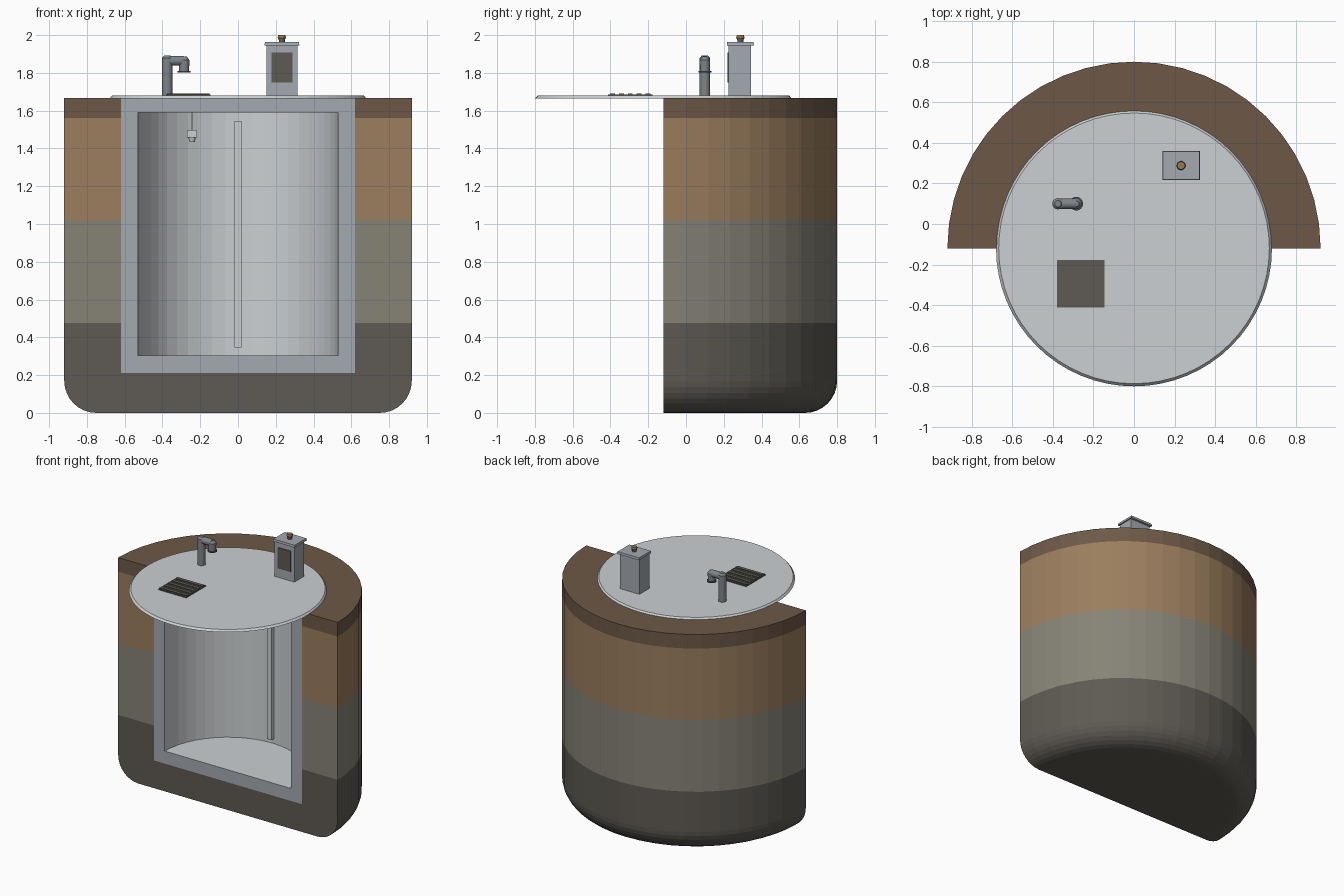
import bpy, bmesh, math
from mathutils import Matrix, Vector

if "Cube" in bpy.data.objects:
    bpy.data.objects.remove(bpy.data.objects["Cube"])

CY = -0.12          # y of the cut plane and of the tank axis


def mat(name, r, g, b):
    m = bpy.data.materials.new(name)
    lin = [((c / 255 + 0.055) / 1.055) ** 2.4 for c in (r, g, b)]
    m.diffuse_color = (*lin, 1)
    m.use_nodes = True
    m.node_tree.nodes["Principled BSDF"].inputs["Base Color"].default_value = m.diffuse_color
    return m


TOPSOIL = mat("topsoil_brown", 109, 89, 71)
TAN = mat("sandy_tan", 155, 126, 94)
SILT = mat("grey_green_silt", 134, 131, 118)
DARK = mat("dark_earth", 94, 90, 83)
CONCRETE = mat("blue_grey_concrete", 164, 169, 177)
PALE = mat("pale_lining", 204, 208, 210)
STEEL = mat("steel_grey", 126, 132, 138)
BRASS = mat("knob_brown", 152, 120, 82)


def finish(name, bm, *mats):
    bmesh.ops.remove_doubles(bm, verts=bm.verts, dist=1e-5)
    bmesh.ops.recalc_face_normals(bm, faces=bm.faces)
    me = bpy.data.meshes.new(name)
    bm.to_mesh(me)
    bm.free()
    ob = bpy.data.objects.new(name, me)
    for m in mats:
        me.materials.append(m)
    bpy.context.collection.objects.link(ob)
    return ob


def half_turn(name, profile, *mats, segs=24, rule=None):
    """Sweep a closed (radius, z) profile half way round the tank axis and cap both cut ends."""
    bm = bmesh.new()
    rings = []
    for i in range(segs + 1):
        a = math.pi * i / segs
        rings.append([bm.verts.new((r * math.cos(a), CY + r * math.sin(a), z)) for r, z in profile])
    n = len(profile)
    for i in range(segs):
        for j in range(n):
            k = (j + 1) % n
            if profile[j][0] == 0 and profile[k][0] == 0:
                continue
            f = bm.faces.new((rings[i][j], rings[i + 1][j], rings[i + 1][k], rings[i][k]))
            if rule:
                f.material_index = rule(profile[j], profile[k])
    bm.faces.new(rings[0])
    bm.faces.new(rings[-1])
    return finish(name, bm, *mats)


def box(name, x0, x1, y0, y1, z0, z1, m, taper=1.0):
    bm = bmesh.new()
    bmesh.ops.create_cube(bm, size=1)
    for v in bm.verts:
        t = taper if v.co.z > 0 else 1
        v.co = Vector(((x0 + x1) / 2 + v.co.x * (x1 - x0) * t,
                       (y0 + y1) / 2 + v.co.y * (y1 - y0) * t,
                       (z0 + z1) / 2 + v.co.z * (z1 - z0)))
    return finish(name, bm, m)


def tube(name, p0, p1, r0, r1, m, sides=16, smooth=True):
    bm = bmesh.new()
    p0, p1 = Vector(p0), Vector(p1)
    d = p1 - p0
    rot = d.to_track_quat('Z', 'Y').to_matrix().to_4x4()
    bmesh.ops.create_cone(bm, cap_ends=True, segments=sides, radius1=r0, radius2=r1,
                          depth=d.length, matrix=Matrix.Translation((p0 + p1) / 2) @ rot)
    if smooth:
        for f in bm.faces:
            f.smooth = len(f.verts) == 4
        for e in bm.edges:
            e.smooth = not any(len(f.verts) > 4 for f in e.link_faces)
    return finish(name, bm, m)


# Soil layers: bottom one is a rounded bowl, the others are rings around the tank
R, RT, TOP, FILLET = 0.92, 0.62, 1.667, 0.17
bowl = [(0, 0)]
for i in range(9):
    a = math.pi / 2 * i / 8
    bowl.append((R - FILLET + FILLET * math.sin(a), FILLET - FILLET * math.cos(a)))
bowl += [(R, 0.475), (RT, 0.475), (RT, 0.21), (0, 0.21)]
half_turn("soil_bottom", bowl, DARK)
for name, z0, z1, m in (("soil_silt", 0.475, 1.02, SILT),
                        ("soil_sand", 1.02, 1.56, TAN),
                        ("soil_top", 1.56, TOP, TOPSOIL)):
    half_turn(name, [(RT, z0), (R, z0), (R, z1), (RT, z1)], m)

# Tank shell, pale on the inside faces
RI, Z0, Z1 = 0.53, 0.305, 1.59
shell = [(0, 0.21), (RT, 0.21), (RT, TOP), (0, TOP), (0, Z1), (RI, Z1), (RI, Z0), (0, Z0)]
half_turn("tank_shell", shell, CONCRETE, PALE,
          rule=lambda p, q: int(max(p[0], q[0]) <= RI + 0.001))

# Round lid over the whole tank
tube("lid", (0, CY, TOP - 0.003), (0, CY, TOP + 0.012), 0.68, 0.667, PALE, 64, False)
LID = TOP + 0.011

# Level staff on the back wall and hanging sensor
box("level_staff", -0.019, 0.019, 0.375, 0.405, 0.345, 1.545, PALE)
SX, SY = -0.243, 0.10
tube("sensor_rod", (SX, SY, 1.49), (SX, SY, Z1 + 0.005), 0.006, 0.006, PALE, 8)
box("sensor_body", SX - 0.027, SX + 0.027, SY - 0.027, SY + 0.027, 1.458, 1.497, PALE)
tube("sensor_tip", (SX, SY, 1.435), (SX, SY, 1.46), 0.014, 0.02, PALE, 12)

# Drain grate with raised slats
GX0, GX1, GY0, GY1 = -0.38, -0.145, -0.412, -0.178
box("grate_plate", GX0, GX1, GY0, GY1, LID - 0.002, LID + 0.008, DARK)
for i in range(5):
    y = GY0 + (GY1 - GY0) * (i + 0.5) / 5
    box(f"grate_slat_{i + 1}", GX0 + 0.005, GX1 - 0.005, y - 0.013, y + 0.013,
        LID + 0.007, LID + 0.014, DARK)

# Water tap: post, spout and nozzle
TY, PX, NX = 0.10, -0.375, -0.285
tube("tap_post", (PX, TY, LID - 0.002), (PX, TY, 1.878), 0.028, 0.028, STEEL)
tube("tap_post_cap", (PX, TY, 1.878), (PX, TY, 1.892), 0.028, 0.016, STEEL)
tube("tap_spout", (PX, TY, 1.864), (NX, TY, 1.864), 0.026, 0.026, STEEL)
tube("tap_elbow", (NX, TY, 1.868), (NX, TY, 1.886), 0.028, 0.014, STEEL)
tube("tap_nozzle", (NX, TY, 1.81), (NX, TY, 1.868), 0.026, 0.028, STEEL)
tube("tap_lip", (NX, TY, 1.803), (NX, TY, 1.811), 0.034, 0.034, DARK)

# Control box with screen, roof and knob
box("control_box", 0.15, 0.315, 0.225, 0.343, LID - 0.002, 1.947, CONCRETE)
box("control_screen", 0.177, 0.288, 0.219, 0.227, 1.75, 1.907, DARK)
box("control_roof", 0.14, 0.325, 0.216, 0.36, 1.946, 1.963, CONCRETE, 0.97)
KX, KY = 0.232, 0.288
tube("knob_stem", (KX, KY, 1.96), (KX, KY, 1.976), 0.016, 0.016, DARK)
tube("knob_lower", (KX, KY, 1.974), (KX, KY, 1.986), 0.016, 0.022, BRASS)
tube("knob_upper", (KX, KY, 1.986), (KX, KY, 2.0), 0.022, 0.019, BRASS)
